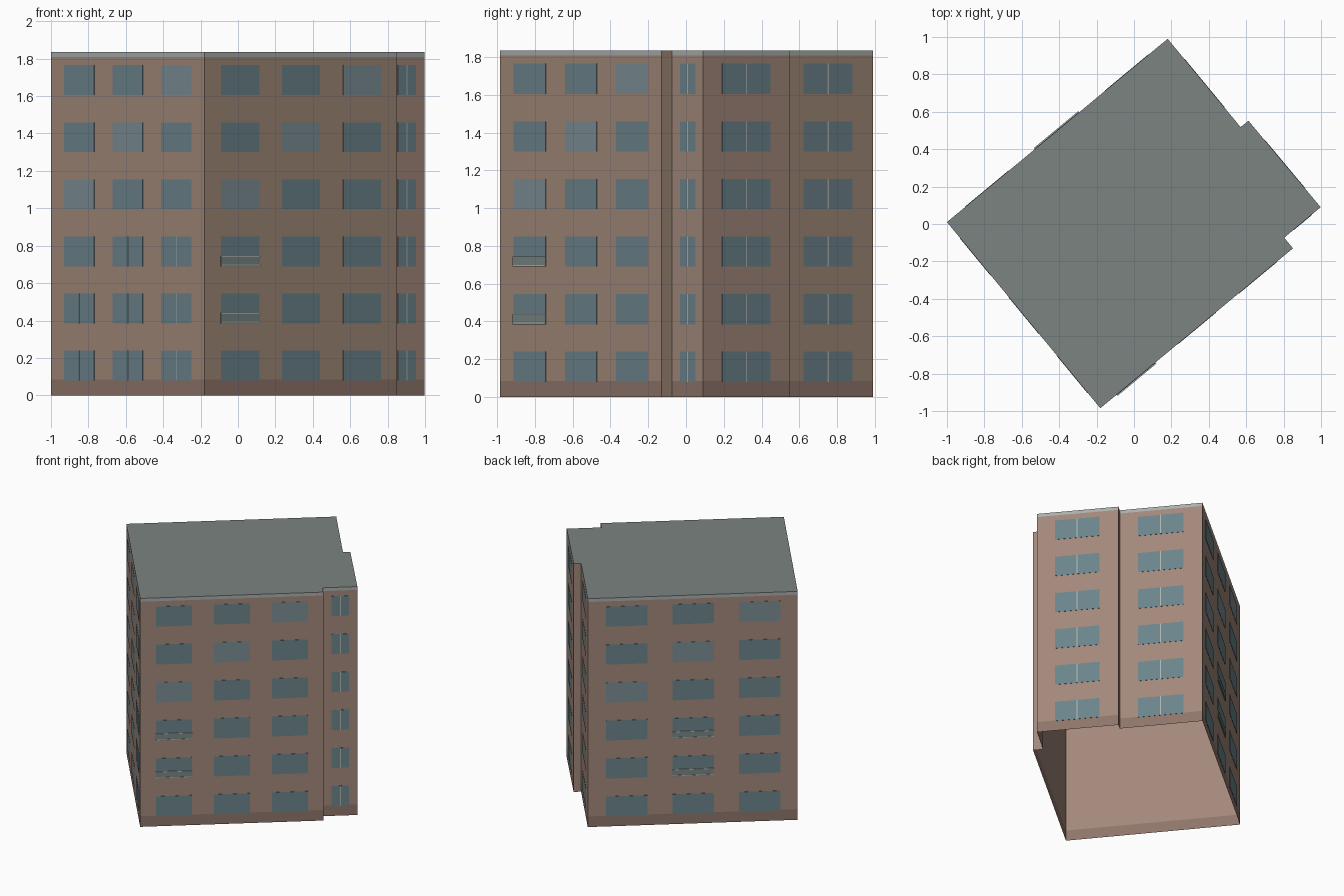
import bpy
from mathutils import Vector

if "Cube" in bpy.data.objects:
    bpy.data.objects.remove(bpy.data.objects["Cube"])

TOP, PLINTH, CORNICE = 1.835, 0.085, 1.808
FLOORS = [(0.08 + i * 0.305, 0.24 + i * 0.305) for i in range(6)]

# footprint, counter-clockwise, starting at the left corner
P = [Vector(p) for p in [(-1, 0.01), (-0.18, -0.985), (0.85, -0.13), (0.803, -0.073),
                         (0.998, 0.09), (0.612, 0.552), (0.57, 0.518), (0.18, 0.99)]]


def material(name, rgb):
    m = bpy.data.materials.new(name)
    m.diffuse_color = (*rgb, 1)
    m.use_nodes = True
    m.node_tree.nodes["Principled BSDF"].inputs["Base Color"].default_value = m.diffuse_color
    return m


brick = material("brick", (0.36, 0.25, 0.195))
base = material("base_brick", (0.27, 0.18, 0.145))
trim = material("trim", (0.40, 0.43, 0.41))
roofing = material("roofing", (0.20, 0.23, 0.22))
glass = material("glass", (0.15, 0.23, 0.26))
pale_glass = material("pale_glass", (0.20, 0.27, 0.30))
frame = material("frame", (0.42, 0.46, 0.44))
panel_mat = material("balcony_panel", (0.19, 0.24, 0.23))


class Part:
    """Collects faces for one object."""
    def __init__(self, name, mat):
        self.name, self.mat, self.v, self.f = name, mat, [], []

    def face(self, pts):
        n = len(self.v)
        self.v += pts
        self.f.append(range(n, n + len(pts)))

    def on_wall(self, w, u0, u1, z0, z1, d=0.0):
        """Rectangle on wall w between fractions u0..u1; a slab of depth d if d > 0."""
        a, b = P[w], P[(w + 1) % len(P)]
        e = b - a
        n = Vector((e.y, -e.x)).normalized() * d
        corners = [(a + e * u, z) for u, z in ((u0, z0), (u1, z0), (u1, z1), (u0, z1))]
        back = [Vector((p.x, p.y, z)) for p, z in corners]
        front = [q + Vector((n.x, n.y, 0)) for q in back]
        self.face(front)
        if d:
            for i in range(4):
                j = (i + 1) % 4
                self.face([back[i], back[j], front[j], front[i]])

    def build(self):
        me = bpy.data.meshes.new(self.name)
        me.from_pydata(self.v, [], [list(f) for f in self.f])
        me.materials.append(self.mat)
        bpy.context.collection.objects.link(bpy.data.objects.new(self.name, me))


walls, plinth, cornice = Part("walls", brick), Part("plinth", base), Part("cornice", trim)
roof = Part("roof", roofing)
windows, pale = Part("windows", glass), Part("pale_windows", pale_glass)
mullions = Part("mullions", frame)
panels, rails = Part("balcony_panels", panel_mat), Part("balcony_rails", frame)

# shell, open at the bottom; the two short returns are plain brick
for w in range(len(P)):
    if w in (2, 5):
        walls.on_wall(w, 0, 1, 0, TOP)
    else:
        plinth.on_wall(w, 0, 1, 0, PLINTH)
        walls.on_wall(w, 0, 1, PLINTH, CORNICE)
        cornice.on_wall(w, 0, 1, CORNICE, TOP)
roof.face([Vector((p.x, p.y, TOP)) for p in P])

# windows: column spans for each wall
THREE = [(0.086, 0.284), (0.403, 0.6), (0.72, 0.917)]
COLUMNS = {0: THREE, 1: THREE, 7: THREE,
           3: [(0.26, 0.76)], 4: [(0.22, 0.77)], 6: [(0.22, 0.77)]}
for w, cols in COLUMNS.items():
    length = (P[(w + 1) % len(P)] - P[w]).length
    for c, (u0, u1) in enumerate(cols):
        for f, (z0, z1) in enumerate(FLOORS):
            light = len(cols) == 3 and f == c + 3
            (pale if light else windows).on_wall(w, u0, u1, z0, z1, 0.002)
            if len(cols) == 1 or (w == 0 and (f < 2 or (f == 2 and c > 0))):
                mid = (u0 + u1) / 2
                h = (0.004 if len(cols) == 1 else 0.0025) / length
                mullions.on_wall(w, mid - h, mid + h, z0, z1, 0.003)

# shallow balconies on the second and third floors of both long sides
for w, c in ((1, 0), (7, 1)):
    u0, u1 = THREE[c][0] - 0.002, THREE[c][1] + 0.002
    for f in (1, 2):
        z = FLOORS[f][0]
        panels.on_wall(w, u0, u1, z, z + 0.054, 0.006)
        for r in (0.004, 0.05):
            rails.on_wall(w, u0, u1, z + r, z + r + 0.005, 0.008)

for part in (walls, plinth, cornice, roof, windows, pale, mullions, panels, rails):
    part.build()
